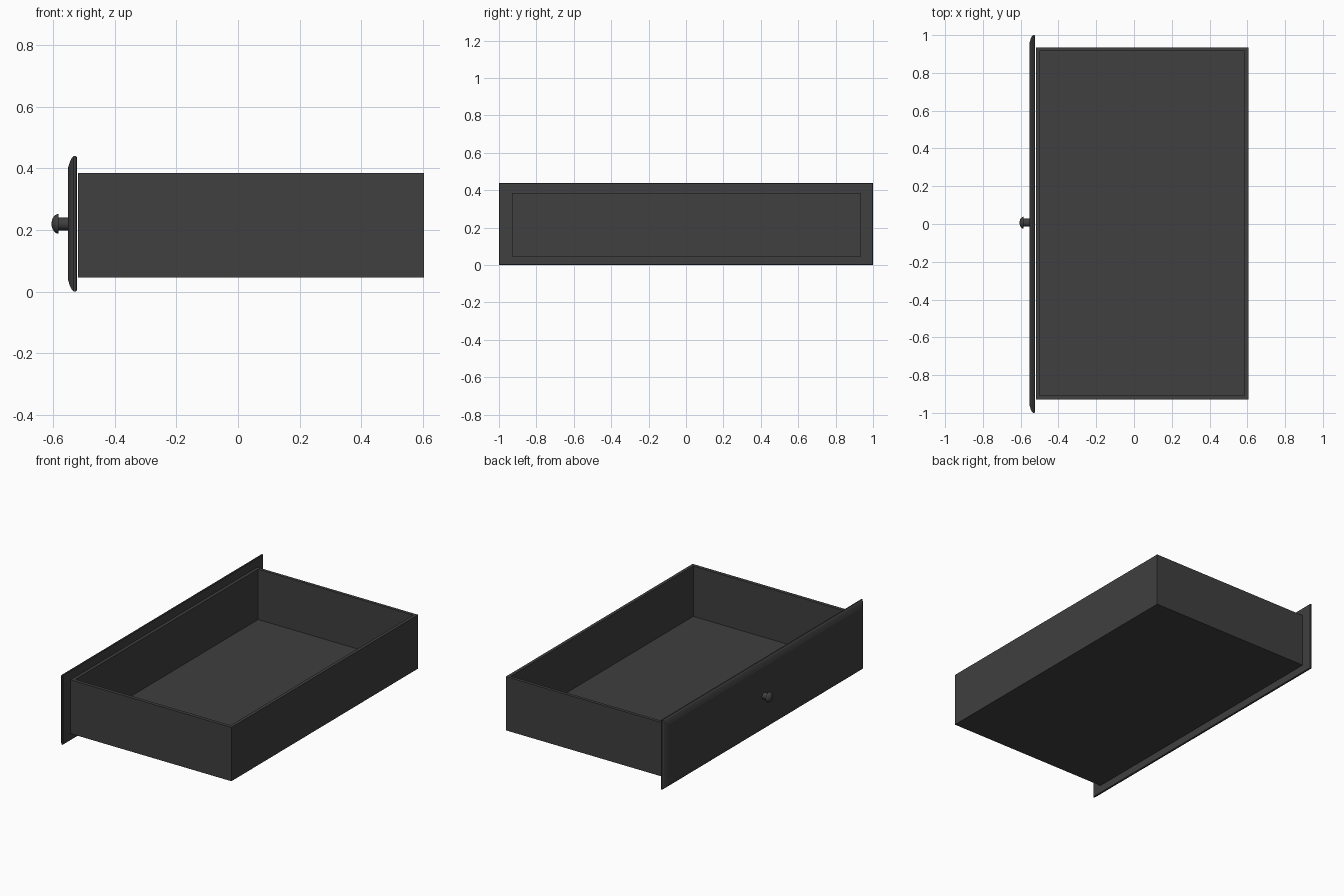
import bpy
import bmesh
import math

cube = bpy.data.objects.get("Cube")
if cube:
    bpy.data.objects.remove(cube, do_unlink=True)

GREY = 0.05
mat = bpy.data.materials.new("dark grey")
mat.use_nodes = True
mat.diffuse_color = (GREY, GREY, GREY, 1)
mat.node_tree.nodes["Principled BSDF"].inputs["Base Color"].default_value = (GREY, GREY, GREY, 1)


def finish(name, bm):
    bmesh.ops.recalc_face_normals(bm, faces=bm.faces)
    mesh = bpy.data.meshes.new(name)
    bm.to_mesh(mesh)
    bm.free()
    mesh.materials.append(mat)
    obj = bpy.data.objects.new(name, mesh)
    bpy.context.collection.objects.link(obj)
    return obj


def loft(name, rings):
    """Skin a list of equal-length point rings and cap both ends."""
    bm = bmesh.new()
    loops = [[bm.verts.new(p) for p in ring] for ring in rings]
    n = len(loops[0])
    for a, b in zip(loops, loops[1:]):
        for i in range(n):
            j = (i + 1) % n
            bm.faces.new((a[i], a[j], b[j], b[i]))
    bm.faces.new(loops[0])
    bm.faces.new(loops[-1])
    return finish(name, bm)


def flat_ring(x0, x1, y0, y1, z):
    return [(x0, y0, z), (x1, y0, z), (x1, y1, z), (x0, y1, z)]


def panel_ring(x, inset):
    y, z0, z1 = 1 - inset, inset, 0.44 - inset
    return [(x, -y, z0), (x, y, z0), (x, y, z1), (x, -y, z1)]


def knob_ring(x, r, sides=24):
    angles = [math.tau * i / sides for i in range(sides)]
    return [(x, 0.007 + r * math.cos(a), 0.22 + r * math.sin(a)) for a in angles]


# Open tray: outer skin, rim, inner walls and floor
outer = (-0.52, 0.605, -0.93, 0.935)
inner = (-0.5, 0.585, -0.908, 0.915)
loft("drawer_tray", [flat_ring(*outer, 0.046), flat_ring(*outer, 0.386),
                     flat_ring(*inner, 0.386), flat_ring(*inner, 0.068)])

# Front panel with rounded-over outer edges
panel = [(-0.524, 0.003), (-0.527, 0), (-0.534, 0), (-0.541, 0.007),
         (-0.547, 0.02), (-0.552, 0.036)]
loft("drawer_front", [panel_ring(x, inset) for x, inset in panel])

# Turned knob: stem and domed cap
knob = [(-0.55, 0.021), (-0.586, 0.021), (-0.584, 0.032), (-0.59, 0.031),
        (-0.597, 0.026), (-0.603, 0.017), (-0.606, 0.006)]
handle = loft("knob", [knob_ring(x, r) for x, r in knob])
bpy.ops.object.select_all(action="DESELECT")
handle.select_set(True)
bpy.context.view_layer.objects.active = handle
bpy.ops.object.shade_smooth_by_angle(angle=math.radians(40))
